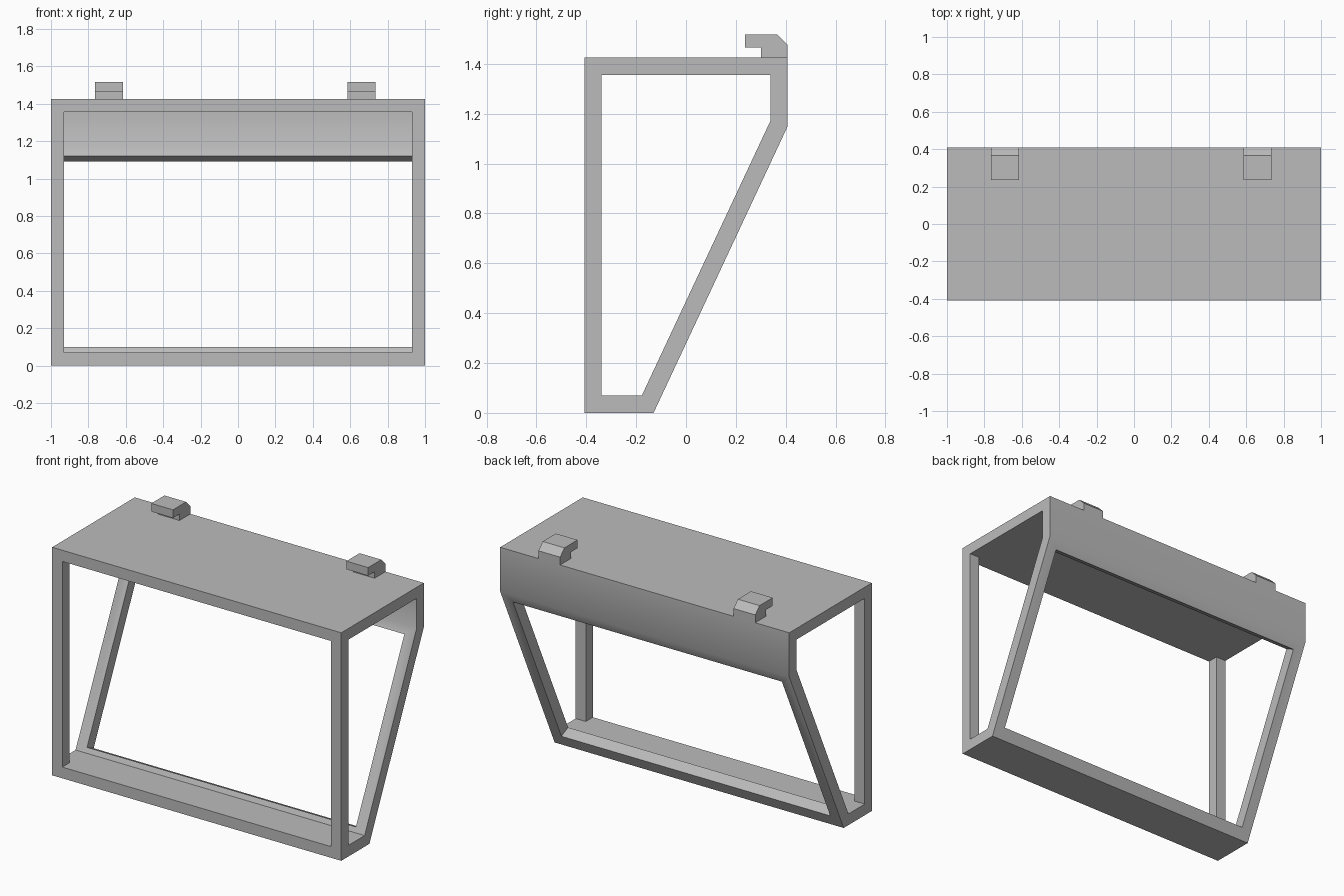
import bpy, bmesh, math
from mathutils import Vector

old = bpy.data.objects.get("Cube")
if old:
    bpy.data.objects.remove(old, do_unlink=True)

grey = bpy.data.materials.new("plain_grey")
grey.use_nodes = True
colour = (0.5, 0.5, 0.5, 1)
grey.diffuse_color = colour
grey.node_tree.nodes["Principled BSDF"].inputs["Base Color"].default_value = colour


def add_object(name, bm):
    bmesh.ops.recalc_face_normals(bm, faces=bm.faces)
    mesh = bpy.data.meshes.new(name)
    bm.to_mesh(mesh)
    bm.free()
    mesh.materials.append(grey)
    obj = bpy.data.objects.new(name, mesh)
    bpy.context.collection.objects.link(obj)
    return obj


def prism(name, outline, x0, x1):
    """Side outline of (y, z) points, extruded from x0 to x1."""
    bm = bmesh.new()
    face = bm.faces.new([bm.verts.new((x0, y, z)) for y, z in outline])
    new = bmesh.ops.extrude_face_region(bm, geom=[face])["geom"]
    verts = [v for v in new if isinstance(v, bmesh.types.BMVert)]
    bmesh.ops.translate(bm, verts=verts, vec=(x1 - x0, 0, 0))
    return add_object(name, bm)


def ring_prism(name, outer, inner, half_width):
    """Open-ended tube between two matching side outlines."""
    bm = bmesh.new()
    loops = [[bm.verts.new((x, y, z)) for y, z in line]
             for line, x in ((outer, -half_width), (outer, half_width),
                             (inner, half_width), (inner, -half_width))]
    count = len(outer)
    for a in range(4):
        first, second = loops[a], loops[(a + 1) % 4]
        for i in range(count):
            j = (i + 1) % count
            bm.faces.new((first[i], first[j], second[j], second[i]))
    return add_object(name, bm)


def cut(target, cutter):
    mod = target.modifiers.new("opening", 'BOOLEAN')
    mod.operation = 'DIFFERENCE'
    mod.solver = 'EXACT'
    mod.object = cutter
    bpy.context.view_layer.objects.active = target
    bpy.ops.object.modifier_apply(modifier=mod.name)
    bpy.data.objects.remove(cutter, do_unlink=True)


# Frame shell: flat front, sloping back
front, back, height, wall = -0.408, 0.408, 1.426, 0.07
outer = [(front, 0), (-0.13, 0), (back, 1.15), (back, height), (front, height)]
inner = [(front + wall, wall), (-0.177, wall), (back - wall, 1.17),
         (back - wall, height - wall), (front + wall, height - wall)]
frame = ring_prism("frame", outer, inner, 1)

# Front opening
low, high = wall, height - wall
cut(frame, prism("front_cutter", [(front - 0.1, low), (front + 0.1, low),
                                  (front + 0.1, high), (front - 0.1, high)],
                 -0.93, 0.93))

# Sloped rear opening, cut square to the slope
start, end = Vector(inner[1]), Vector(inner[2])
along = (end - start).normalized()
outward = Vector((along.y, -along.x))
bottom = start + along * (0.03 / along.y)
top = start + along * ((1.122 - wall) / along.y)
cut(frame, prism("rear_cutter", [bottom - outward * 0.03, bottom + outward * 0.2,
                                 top + outward * 0.2, top - outward * 0.03],
                 -0.93, 0.93))

# Hanging hooks on the rear top edge
hook = [(0.30, height), (back, height), (back, 1.475), (0.366, 1.517),
        (0.236, 1.517), (0.236, 1.466), (0.30, 1.466)]
hooks = [prism(name, hook, x - 0.075, x + 0.075)
         for name, x in (("right_hook", -0.69), ("left_hook", 0.66))]

# Soft bend on the back wall, sharp elsewhere
for obj in [frame] + hooks:
    bpy.ops.object.select_all(action='DESELECT')
    obj.select_set(True)
    bpy.context.view_layer.objects.active = obj
    bpy.ops.object.shade_smooth_by_angle(angle=math.radians(30))
